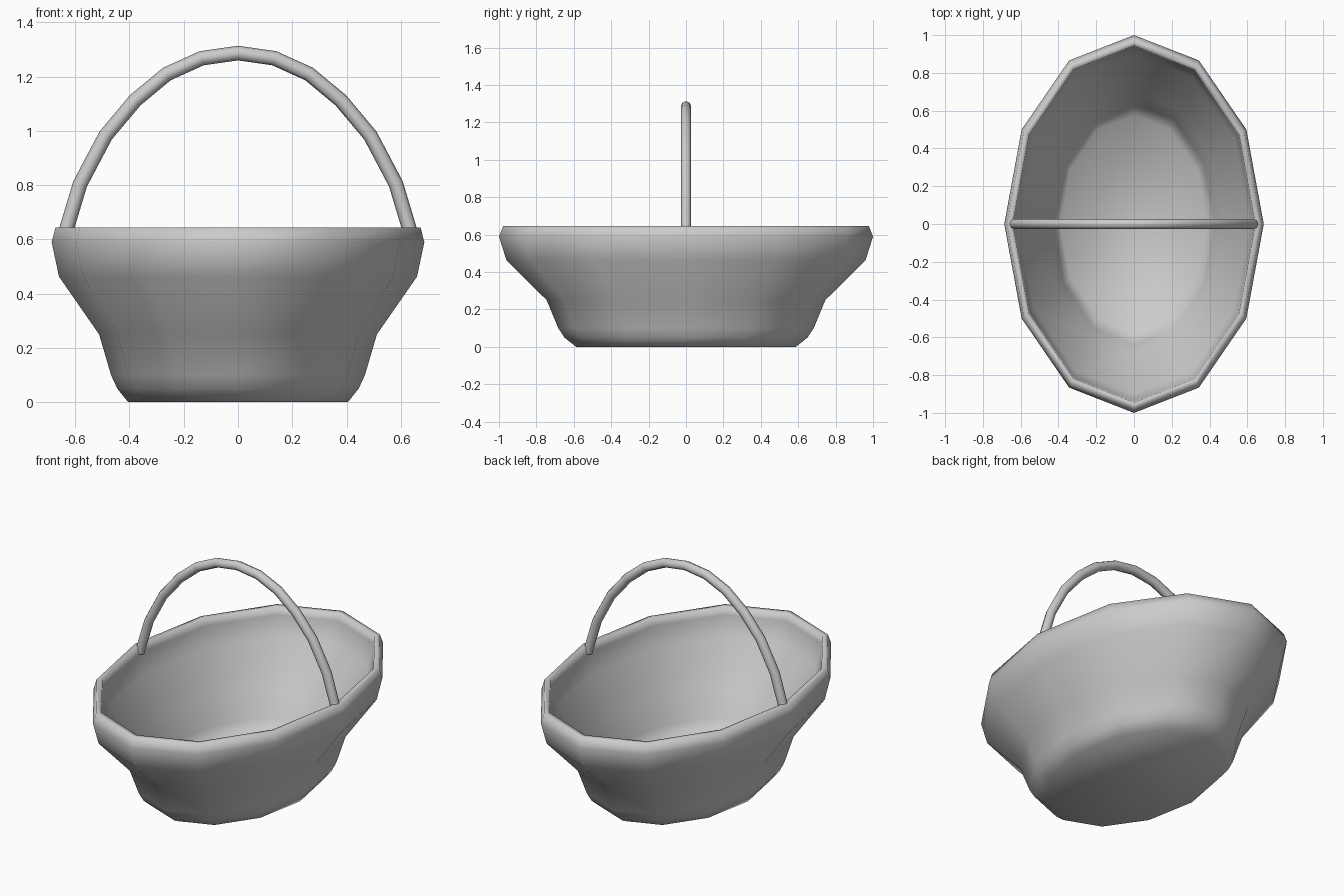
import bpy, bmesh, math
from mathutils import Vector

if "Cube" in bpy.data.objects:
    bpy.data.objects.remove(bpy.data.objects["Cube"])


def finish(name, bm, angle):
    bmesh.ops.recalc_face_normals(bm, faces=bm.faces)
    mesh = bpy.data.meshes.new(name)
    bm.to_mesh(mesh)
    bm.free()
    ob = bpy.data.objects.new(name, mesh)
    bpy.context.collection.objects.link(ob)
    bpy.ops.object.select_all(action='DESELECT')
    ob.select_set(True)
    bpy.context.view_layer.objects.active = ob
    bpy.ops.object.shade_smooth_by_angle(angle=math.radians(angle))
    return ob


def skin(bm, rings):
    # join consecutive rings of equal size with quads
    for a, b in zip(rings, rings[1:]):
        n = len(a)
        for i in range(n):
            j = (i + 1) % n
            bm.faces.new((a[i], a[j], b[j], b[i]))


# Basket: thick oval shell with twelve sides (x radius, y radius, z)
outer = [(0.405, 0.587, 0.0), (0.445, 0.65, 0.05), (0.468, 0.683, 0.1),
         (0.512, 0.745, 0.25), (0.66, 0.96, 0.463),
         (0.687, 1.0, 0.59), (0.673, 0.978, 0.645)]
inner = [(0.642, 0.945, 0.645), (0.638, 0.94, 0.6), (0.612, 0.902, 0.485),
         (0.472, 0.70, 0.275), (0.428, 0.637, 0.12), (0.39, 0.575, 0.05)]
bm = bmesh.new()
rings = []
for rx, ry, z in outer + inner:
    rings.append([bm.verts.new((rx * math.cos(i * math.pi / 6),
                                ry * math.sin(i * math.pi / 6), z))
                  for i in range(12)])
skin(bm, rings)
bm.faces.new(rings[0][::-1])
bm.faces.new(rings[-1])
finish("basket_bowl", bm, 120)

# Handle: faceted arch swept along a mirrored path, feet sunk into the rim
half = [(0.642, 0.605), (0.582, 0.805), (0.488, 0.983), (0.379, 1.113),
        (0.262, 1.21), (0.134, 1.268)]
path = [(-x, z) for x, z in half] + [(0, 1.287)] + half[::-1]
path = [Vector((x, 0, z)) for x, z in path]
bm = bmesh.new()
rings = []
for k, p in enumerate(path):
    t = (path[min(k + 1, len(path) - 1)] - path[max(k - 1, 0)]).normalized()
    out = Vector((-t.z, 0, t.x))
    side = Vector((0, 1, 0))
    rings.append([bm.verts.new(p + 0.027 * (out * math.cos(i * math.pi / 4)
                                            + side * math.sin(i * math.pi / 4)))
                  for i in range(8)])
skin(bm, rings)
bm.faces.new(rings[0])
bm.faces.new(rings[-1])
finish("handle", bm, 60)
